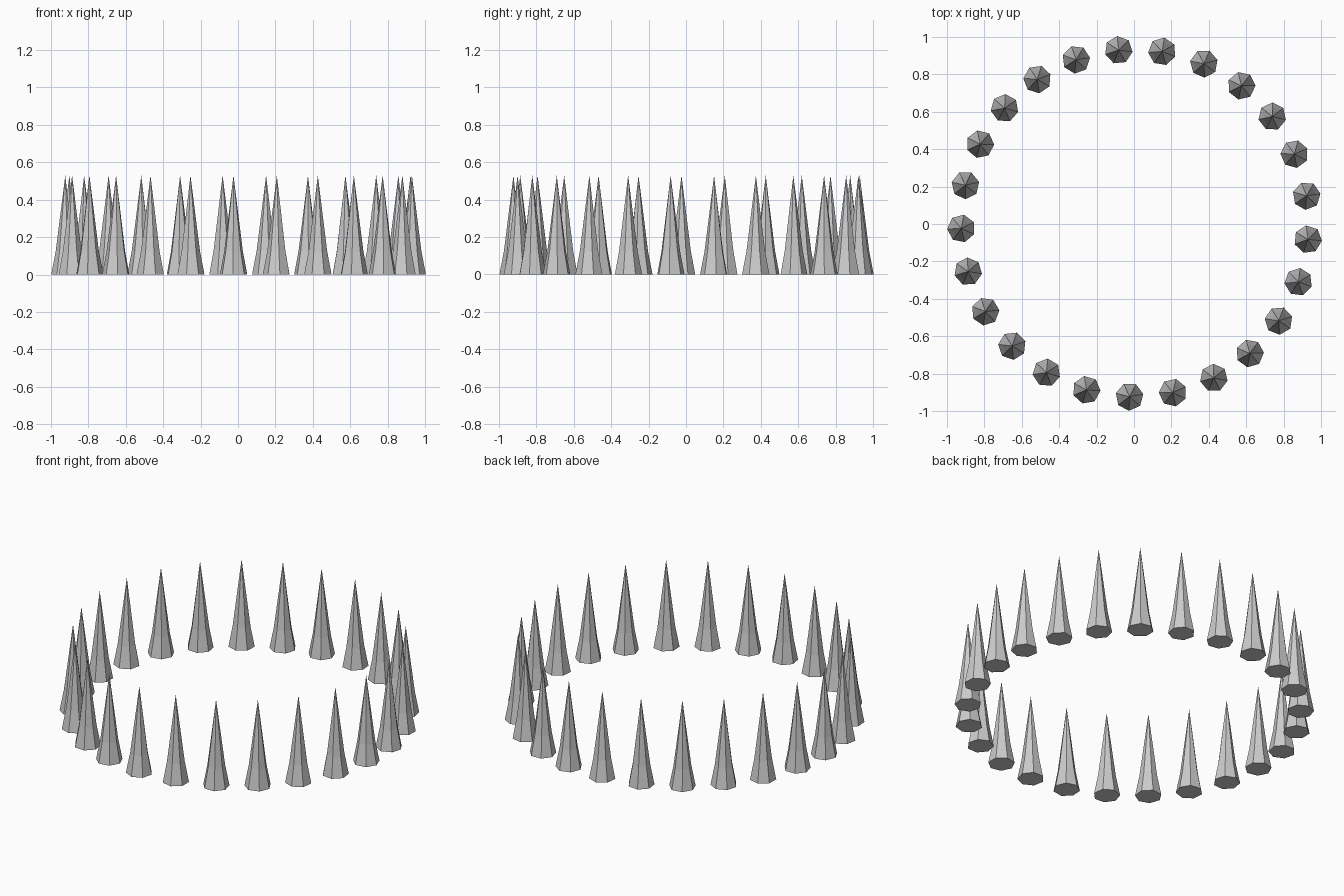
import bpy, bmesh, math

if "Cube" in bpy.data.objects:
    bpy.data.objects.remove(bpy.data.objects["Cube"])

COUNT, SIDES = 25, 7
RING, SHIFT = 0.928, 0.005
PROFILE = [(0.075, 0.0), (0.051, 0.125)]   # flared foot, then the shaft
TIP_Z = 0.53

# one seven-sided spike with a flared foot
bm = bmesh.new()
rings = [[bm.verts.new((r * math.cos(2 * math.pi * k / SIDES),
                        r * math.sin(2 * math.pi * k / SIDES), z))
          for k in range(SIDES)] for r, z in PROFILE]
tip = bm.verts.new((0, 0, TIP_Z))
bm.faces.new(rings[0][::-1])
for k in range(SIDES):
    n = (k + 1) % SIDES
    bm.faces.new((rings[0][k], rings[0][n], rings[1][n], rings[1][k]))
    bm.faces.new((rings[1][k], rings[1][n], tip))
mesh = bpy.data.meshes.new("spike")
bm.to_mesh(mesh)
bm.free()

# ring of spikes, each with a corner pointing outwards
for i in range(COUNT):
    a = math.radians(225) + 2 * math.pi * i / COUNT
    spike = bpy.data.objects.new(f"spike_{i + 1:02d}", mesh)
    spike.location = (RING * math.cos(a) + SHIFT, RING * math.sin(a) + SHIFT, 0)
    spike.rotation_euler.z = a
    bpy.context.collection.objects.link(spike)
